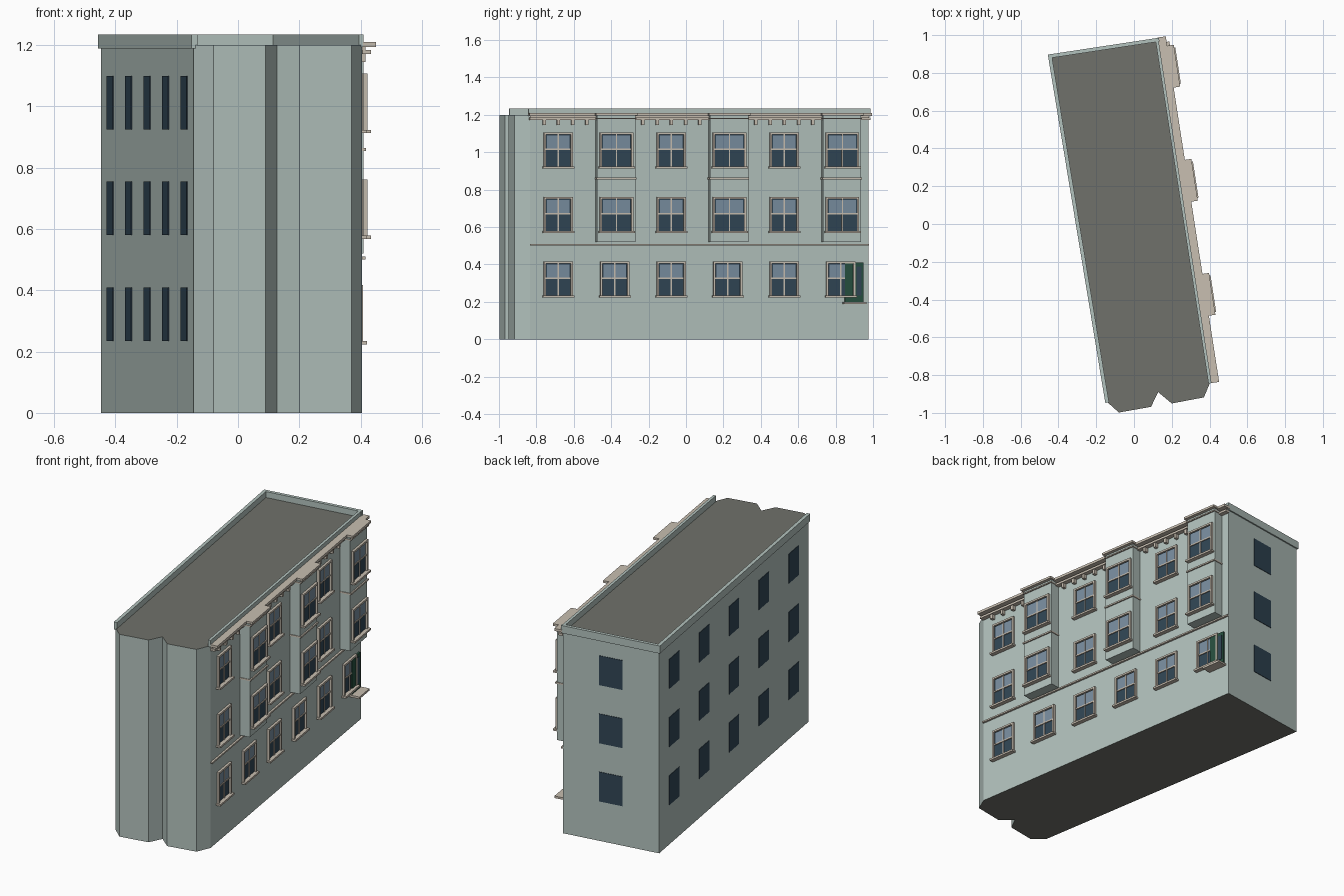
import bpy, bmesh
from mathutils import Vector

if "Cube" in bpy.data.objects:
    bpy.data.objects.remove(bpy.data.objects["Cube"])

def material(name, rgb):
    m = bpy.data.materials.new(name)
    m.diffuse_color = (*rgb, 1)
    m.use_nodes = True
    m.node_tree.nodes["Principled BSDF"].inputs["Base Color"].default_value = m.diffuse_color
    return m

WALL = material("painted_wall", (0.45, 0.54, 0.51))
ROOF = material("roof", (0.16, 0.165, 0.145))
TRIM = material("trim", (0.58, 0.52, 0.44))
GLASS = material("glass", (0.03, 0.06, 0.09))
PANE = material("upper_pane", (0.19, 0.27, 0.35))
GREEN = material("green_panel", (0.02, 0.08, 0.05))

class Side:
    """Wall frame: s runs along the wall, d outward, z up."""
    def __init__(self, a, b):
        self.a = Vector((*a, 0))
        span = Vector((*b, 0)) - self.a
        self.length = span.length
        self.u = span.normalized()
        self.n = Vector((self.u.y, -self.u.x, 0))

    def at(self, s, d, z):
        return self.a + self.u * s + self.n * d + Vector((0, 0, z))

def finish(bm, name, mats):
    bmesh.ops.recalc_face_normals(bm, faces=bm.faces)
    me = bpy.data.meshes.new(name)
    bm.to_mesh(me)
    bm.free()
    for m in mats:
        me.materials.append(m)
    ob = bpy.data.objects.new(name, me)
    bpy.context.collection.objects.link(ob)
    return ob

def boxes(name, side, mat, items):
    """One object from boxes (s0, s1, d0, d1, z0, z1) on a wall."""
    bm = bmesh.new()
    for s0, s1, d0, d1, z0, z1 in items:
        lo = [bm.verts.new(side.at(s, d, z0)) for s, d in ((s0, d0), (s1, d0), (s1, d1), (s0, d1))]
        hi = [bm.verts.new(side.at(s, d, z1)) for s, d in ((s0, d0), (s1, d0), (s1, d1), (s0, d1))]
        bm.faces.new(lo)
        bm.faces.new(hi)
        for i in range(4):
            j = (i + 1) % 4
            bm.faces.new((lo[i], lo[j], hi[j], hi[i]))
    return finish(bm, name, [mat])

# Main body with two faceted bays on the front
BL, BR = (-0.447, 0.89), (0.125, 0.977)
FL, FR = (-0.145, -0.94), (0.405, -0.835)
outline = [BL, FL, (-0.08, -0.998), (0.09, -0.968), (0.128, -0.89),
           (0.20, -0.95), (0.37, -0.918), FR, BR]
bm = bmesh.new()
base = bm.faces.new([bm.verts.new((x, y, 0)) for x, y in outline])
top = bmesh.ops.extrude_face_region(bm, geom=[base])["geom"]
bmesh.ops.translate(bm, vec=(0, 0, 1.2), verts=[v for v in top if isinstance(v, bmesh.types.BMVert)])
if not base.is_valid or len([f for f in bm.faces if len(f.verts) == 9]) < 2:
    bm.faces.new([v for v in bm.verts if v.co.z < 0.1])
for f in bm.faces:
    f.material_index = 1 if len(f.verts) == 9 else 0
finish(bm, "building_body", [WALL, ROOF])

right, back, left = Side(FR, BR), Side(BR, BL), Side(BL, FL)

# Parapets on three sides
for nm, sd, z0, d1 in (("left", left, 1.19, 0.008), ("back", back, 1.19, 0.008), ("right", right, 1.195, 0.004)):
    boxes(nm + "_parapet", sd, WALL, [(-0.008, sd.length + 0.006, -0.012, d1, z0, 1.235)])

# Plain windows on left and back
ROWS = (0.235, 0.58, 0.925)
boxes("left_windows", left, GLASS,
      [((i + 0.5) * left.length / 5 - 0.062, (i + 0.5) * left.length / 5 + 0.062, -0.01, 0.003, z, z + 0.175)
       for i in range(5) for z in ROWS])
mid = back.length / 2
boxes("back_windows", back, GLASS, [(mid - 0.07, mid + 0.07, -0.01, 0.003, z, z + 0.175) for z in ROWS])

# Projecting bays on the right side
L = right.length
cols = [(i + 0.5) * L / 6 for i in range(6)]
bays = cols[1::2]
D = 0.06
boxes("bay_boxes", right, WALL, [(c - 0.103, c + 0.103, -0.01, D, 0.52, 1.197) for c in bays])
boxes("bay_bands", right, TRIM, [(c - 0.107, c + 0.107, 0, D + 0.008, 0.855, 0.864) for c in bays])
boxes("bay_caps", right, TRIM,
      [(c - 0.112, c + 0.112, 0, D + 0.02, 1.197, 1.21) for c in bays])
boxes("bay_cap_mouldings", right, TRIM,
      [(c - 0.107, c + 0.107, 0, D + 0.008, 1.177, 1.184) for c in bays])

# Cornice, brackets and floor band
boxes("cornice", right, TRIM, [(-0.008, L + 0.01, 0, 0.045, 1.195, 1.21),
                               (-0.004, L + 0.004, 0, 0.028, 1.172, 1.185),
                               (0, L, 0, 0.012, 1.185, 1.195)])
boxes("cornice_brackets", right, TRIM,
      [(c + k * 0.077 - 0.008, c + k * 0.077 + 0.008, 0, 0.022, 1.145, 1.174)
       for c in cols[0::2] for k in range(-2, 3) if c + k * 0.077 > 0.03])
boxes("floor_band", right, TRIM, [(0, L, 0, 0.012, 0.501, 0.51)])

# Framed sash windows on the right side
frames, sills, glass, panes = [], [], [], []
for i, c in enumerate(cols):
    for r, z in enumerate((0.23, 0.575, 0.92)):
        on_bay = i % 2 == 1 and r > 0
        d, w = (D, 0.09) if on_bay else (0, 0.078)
        t, h = 0.011, 0.187
        frames += [(c - w, c - w + t, d, d + 0.014, z, z + h),
                   (c + w - t, c + w, d, d + 0.014, z, z + h),
                   (c - w + t, c + w - t, d, d + 0.014, z + h - t, z + h),
                   (c - w + t, c + w - t, d, d + 0.009, z + 0.093, z + 0.101),
                   (c - 0.003, c + 0.003, d, d + 0.008, z, z + h - t)]
        sills.append((c - w - 0.007, c + w + 0.007, d, d + 0.026, z - 0.007, z + 0.004))
        glass.append((c - w + t, c + w - t, d - 0.005, d + 0.003, z, z + h - t))
        panes.append((c - w + t + 0.006, c + w - t - 0.006, d, d + 0.005, z + 0.101, z + h - t - 0.005))
boxes("window_frames", right, TRIM, frames)
boxes("window_sills", right, TRIM, sills)
boxes("window_glass", right, GLASS, glass)
boxes("upper_window_panes", right, PANE, panes)

# Green corner panel with projecting shelf
s0 = (0.848 + 0.835) / 0.988
boxes("green_corner_panel", right, GREEN, [(s0, s0 + 0.1, -0.005, 0.0095, 0.20, 0.41)])
boxes("green_panel_glass", right, GLASS, [(s0 + 0.062, s0 + 0.088, 0, 0.011, 0.235, 0.39)])
boxes("corner_shelf", right, TRIM, [(s0 - 0.012, s0 + 0.11, 0, 0.06, 0.188, 0.2)])
